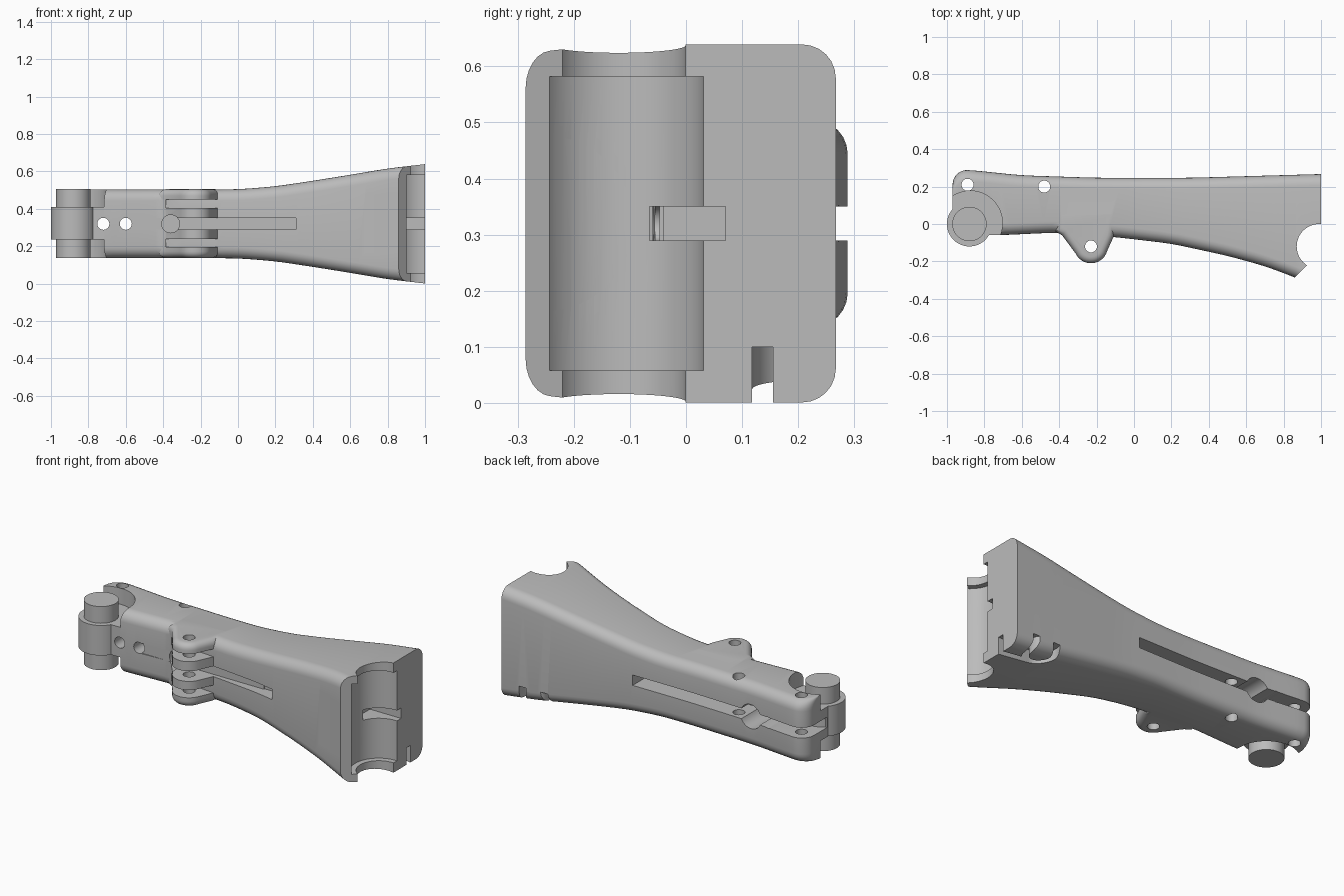
import bpy, bmesh, math
from mathutils import Matrix, Vector

cube = bpy.data.objects.get("Cube")
if cube:
    bpy.data.objects.remove(cube, do_unlink=True)

MID = 0.32
grey = bpy.data.materials.new("plain grey")
grey.use_nodes = True
grey.diffuse_color = (0.5, 0.5, 0.5, 1)
grey.node_tree.nodes["Principled BSDF"].inputs["Base Color"].default_value = (0.5, 0.5, 0.5, 1)


def finish(name, bm):
    bmesh.ops.recalc_face_normals(bm, faces=bm.faces)
    mesh = bpy.data.meshes.new(name)
    bm.to_mesh(mesh)
    bm.free()
    mesh.materials.append(grey)
    ob = bpy.data.objects.new(name, mesh)
    bpy.context.scene.collection.objects.link(ob)
    return ob


def box(name, x, y, z):
    bm = bmesh.new()
    bmesh.ops.create_cube(bm, size=1)
    for v in bm.verts:
        v.co = Vector([a + (b - a) * (c + 0.5) for (a, b), c in zip((x, y, z), v.co)])
    return finish(name, bm)


def cylinder(name, axis, centre, radius, lo, hi, segments=48):
    """Cylinder along an axis; centre gives the other two coordinates in order."""
    bm = bmesh.new()
    bmesh.ops.create_cone(bm, cap_ends=True, segments=segments, radius1=radius,
                          radius2=radius, depth=hi - lo)
    mid = (lo + hi) / 2
    a, b = centre
    turn = {"x": Matrix.Rotation(math.pi / 2, 4, "Y"),
            "y": Matrix.Rotation(math.pi / 2, 4, "X"), "z": Matrix.Identity(4)}[axis]
    place = {"x": (mid, a, b), "y": (a, mid, b), "z": (a, b, mid)}[axis]
    bm.transform(Matrix.Translation(place) @ turn)
    return finish(name, bm)


def prism(name, points, lo, hi, bevel=0.0):
    bm = bmesh.new()
    face = bm.faces.new([bm.verts.new((x, y, lo)) for x, y in points])
    new = bmesh.ops.extrude_face_region(bm, geom=[face])["geom"]
    bmesh.ops.translate(bm, vec=(0, 0, hi - lo),
                        verts=[g for g in new if isinstance(g, bmesh.types.BMVert)])
    if bevel:
        rim = [e for e in bm.edges if abs(e.verts[0].co.z - e.verts[1].co.z) < 1e-5]
        bmesh.ops.bevel(bm, geom=rim, offset=bevel, segments=5, profile=0.5, affect="EDGES")
    return finish(name, bm)


def boolean(target, tool, operation="DIFFERENCE"):
    tool.hide_render = True
    mod = target.modifiers.new("shape", "BOOLEAN")
    mod.operation, mod.object, mod.solver = operation, tool, "EXACT"
    bpy.context.view_layer.objects.active = target
    bpy.ops.object.modifier_apply(modifier=mod.name)
    bpy.data.objects.remove(tool, do_unlink=True)


def sample(table, x):
    """Softened linear lookup."""
    def linear(t):
        if t <= table[0][0]:
            return table[0][1]
        for (a, p), (b, q) in zip(table, table[1:]):
            if t <= b:
                return p + (q - p) * (t - a) / (b - a)
        return q + (q - p) / (b - a) * (t - b)
    return sum(linear(x + d * 0.03) for d in range(-2, 3)) / 5


# Flared body lofted from rounded rectangles
BACK = [(-0.89, 0.29), (-0.6, 0.26), (-0.2, 0.247), (0.3, 0.247), (1, 0.267)]
FRONT = [(-0.72, -0.06), (-0.4, -0.045), (-0.1, -0.07), (0.2, -0.105),
         (0.5, -0.17), (0.7, -0.225), (0.86, -0.285), (1, -0.345)]
HALF = [(0, 0.184), (0.2, 0.2), (0.4, 0.23), (0.6, 0.262), (0.8, 0.296), (1, 0.319)]
R = 0.06
stations = [-0.97 + 0.08 * (1 - math.cos(math.pi / 2 * i / 8)) for i in range(9)]
stations += [-0.89 + 1.89 * (i + 1) / 42 for i in range(42)]
bm = bmesh.new()
rings = []
for x in stations:
    front, back, half = sample(FRONT, x), sample(BACK, x), sample(HALF, x)
    if x < -0.89:
        back += math.sqrt(max(0, 0.0064 - (x + 0.89) ** 2)) - 0.08
    ring = []
    for k, (cy, cz) in enumerate([(back - R, half - R), (front + R, half - R),
                                  (front + R, R - half), (back - R, R - half)]):
        for j in range(7):
            a = math.pi / 2 * (k + j / 6)
            ring.append(bm.verts.new((x, cy + R * math.cos(a), MID + cz + R * math.sin(a))))
    rings.append(ring)
for r, s in zip(rings, rings[1:]):
    for i in range(len(r)):
        j = (i + 1) % len(r)
        bm.faces.new((r[i], r[j], s[j], s[i]))
bm.faces.new(rings[0])
bm.faces.new(rings[-1])
body = finish("body", bm)

# Finned trigger lug on the front
outline = [(-0.42, 0.08), (-0.42, -0.04), (-0.385, -0.06)]
for i in range(13):
    a = math.radians(205 + 140 * i / 12)
    outline.append((-0.23 + 0.09 * math.cos(a), -0.12 + 0.09 * math.sin(a)))
outline += [(-0.11, -0.07), (-0.08, 0.08)]
lug = prism("lug", outline, 0.137, 0.505, 0.035)
for z in ((0.195, 0.24), (0.29, 0.35), (0.405, 0.45)):
    boolean(lug, box("gap", (-0.385, -0.105), (-0.4, -0.05), z))
boolean(body, lug, "UNION")

# Slanted front corner and tube channel with a wider middle
boolean(body, prism("corner", [(0.76, -0.385), (1.1, -0.045), (1.1, -0.5), (0.76, -0.5)], -0.1, 0.8))
boolean(body, cylinder("channel", "z", (0.99, -0.12), 0.12, -0.1, 0.8, 64))
boolean(body, cylinder("wide_channel", "z", (0.99, -0.12), 0.152, 0.058, 0.582, 64))
boolean(body, cylinder("front_recess", "x", (-0.25, MID), 0.156, 0.68, 1.2, 64))

# Long slots and strap tunnel
boolean(body, box("front_slot", (-0.6, 0.31), (-0.4, -0.047), (0.29, 0.35)))
boolean(body, box("tunnel", (0.2, 0.95), (-0.065, -0.04), (0.29, 0.35)))
boolean(body, box("tunnel_mouth", (0.8, 1.1), (-0.065, 0.07), (0.29, 0.35)))
boolean(body, box("back_slot", (-1.1, 0.17), (0.09, 0.5), (0.29, 0.35)))

# Strap ring in the lower back corner
ring_cut = cylinder("ring_cut", "z", (0.80, 0.218), 0.1, -0.1, 0.1)
boolean(ring_cut, cylinder("ring_core", "z", (0.80, 0.218), 0.063, -0.2, 0.2))
boolean(body, ring_cut)
boolean(body, box("strap_slot", (0.80, 1.1), (0.118, 0.155), (-0.1, 0.1)))

# Pin clearance above and below the collar
for lo, hi in ((-0.1, 0.235), (0.41, 0.8)):
    boolean(body, cylinder("clearance", "z", (-0.875, 0.005), 0.172, lo, hi))

# Through holes and bores
for x, y in ((-0.89, 0.21), (-0.48, 0.2), (-0.23, -0.12)):
    boolean(body, cylinder("hole", "z", (x, y), 0.032, -0.1, 0.8, 32))
for x in (-0.72, -0.6):
    boolean(body, cylinder("cross_hole", "y", (x, MID), 0.032, -0.3, 0.5, 32))
boolean(body, cylinder("back_bore", "y", (-0.6, MID), 0.07, 0.09, 0.5, 32))
boolean(body, cylinder("front_bore", "y", (-0.36, MID), 0.048, -0.4, -0.02, 32))

# Hinge pin and collar
collar = cylinder("hinge_collar", "z", (-0.88, 0), 0.12, 0.235, 0.41, 64)
pin = cylinder("hinge_pin", "z", (-0.88, 0), 0.092, 0.137, 0.507, 64)

for ob in (body, collar, pin):
    bpy.ops.object.select_all(action="DESELECT")
    ob.select_set(True)
    bpy.context.view_layer.objects.active = ob
    bpy.ops.object.shade_smooth_by_angle(angle=math.radians(30))
